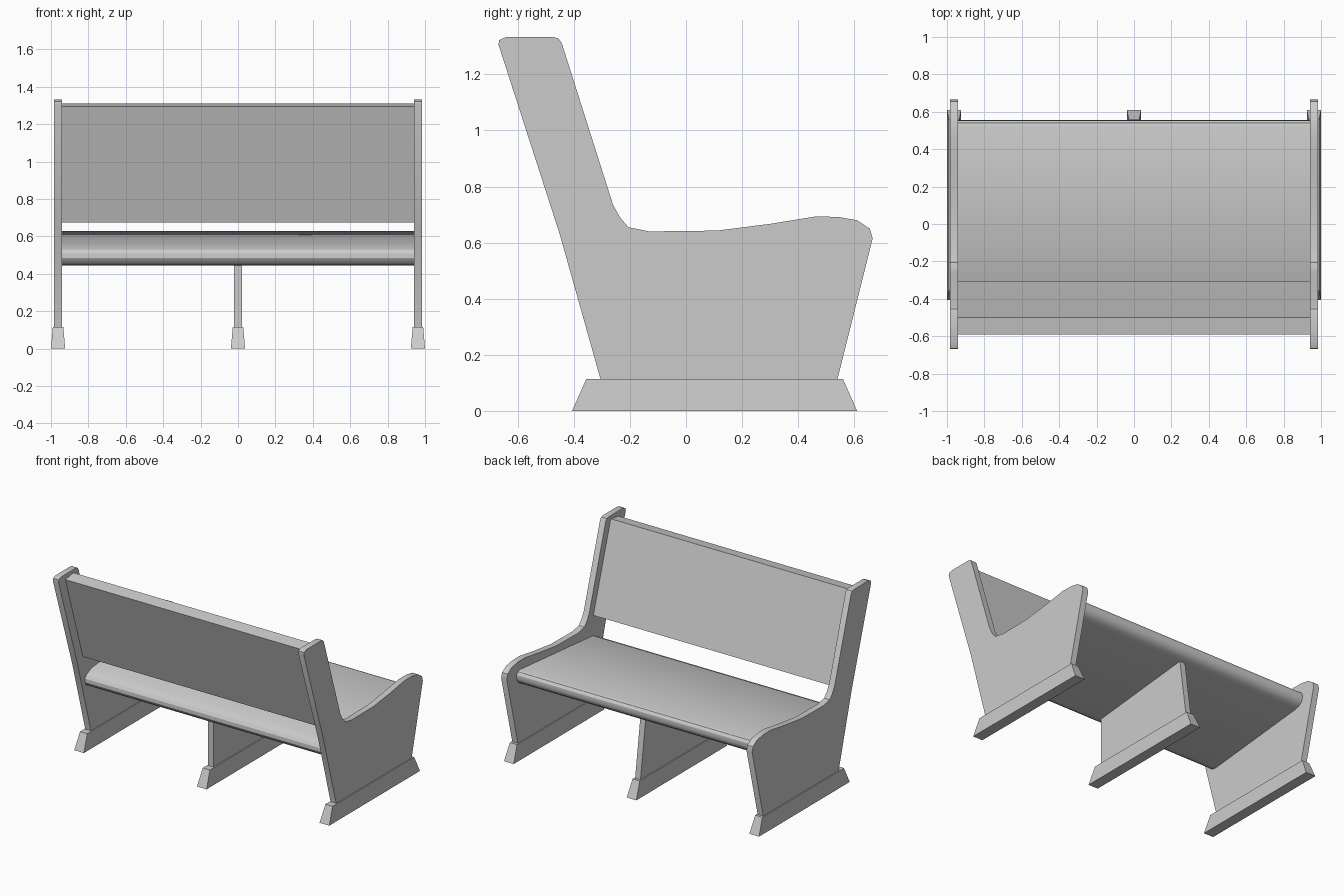
import bpy, bmesh, math

if "Cube" in bpy.data.objects:
    bpy.data.objects.remove(bpy.data.objects["Cube"])


def finish(name, bm, smooth=False):
    bmesh.ops.recalc_face_normals(bm, faces=bm.faces)
    mesh = bpy.data.meshes.new(name)
    bm.to_mesh(mesh)
    bm.free()
    obj = bpy.data.objects.new(name, mesh)
    bpy.context.collection.objects.link(obj)
    if smooth:
        bpy.ops.object.select_all(action='DESELECT')
        obj.select_set(True)
        bpy.context.view_layer.objects.active = obj
        bpy.ops.object.shade_smooth_by_angle(angle=math.radians(30))
    return obj


def extrude_profile(name, profile, x0, x1, smooth=False):
    """Extrude a (y, z) outline from x0 to x1."""
    bm = bmesh.new()
    face = bm.faces.new([bm.verts.new((x0, y, z)) for y, z in profile])
    new = bmesh.ops.extrude_face_region(bm, geom=[face])["geom"]
    verts = [v for v in new if isinstance(v, bmesh.types.BMVert)]
    bmesh.ops.translate(bm, verts=verts, vec=(x1 - x0, 0, 0))
    return finish(name, bm, smooth)


def tapered_foot(name, cx):
    bm = bmesh.new()
    bmesh.ops.create_cube(bm, size=1)
    for v in bm.verts:
        top = v.co.z > 0
        half_x = 0.028 if top else 0.038
        half_y = 0.457 if top else 0.508
        v.co = (cx + math.copysign(half_x, v.co.x),
                0.102 + math.copysign(half_y, v.co.y),
                0.115 if top else 0)
    return finish(name, bm)


# End panels with armrest curve and leaning back
panel = [(-0.305, 0.10), (-0.305, 0.115), (-0.45, 0.63), (-0.668, 1.305),
         (-0.666, 1.322), (-0.64, 1.333), (-0.475, 1.333), (-0.455, 1.328),
         (-0.443, 1.312), (-0.26, 0.735), (-0.235, 0.69), (-0.205, 0.655),
         (-0.13, 0.64), (0.11, 0.643), (0.30, 0.667), (0.46, 0.693),
         (0.54, 0.692), (0.61, 0.68), (0.655, 0.65), (0.665, 0.615),
         (0.54, 0.115), (0.54, 0.10)]
for side, s in (("left", -1), ("right", 1)):
    extrude_profile(side + "_end_panel", panel, s * 0.94, s * 0.984, True)
    tapered_foot(side + "_foot", s * 0.962)

# Middle support under the seat
support = [(-0.305, 0.10), (-0.305, 0.455), (0.48, 0.535), (0.54, 0.115), (0.54, 0.10)]
extrude_profile("middle_support", support, -0.021, 0.021)
tapered_foot("middle_foot", 0)

# Seat board with rounded edges
seat = [(0.52, 0.63), (0.54, 0.623), (0.553, 0.605), (0.555, 0.58),
        (0.545, 0.555), (0.52, 0.535), (0.48, 0.525), (-0.30, 0.445),
        (-0.335, 0.447), (-0.36, 0.462), (-0.373, 0.485), (-0.372, 0.51),
        (-0.358, 0.53), (-0.335, 0.54), (-0.30, 0.558)]
extrude_profile("seat", seat, -0.94, 0.94, True)

# Leaning backrest board
backrest = [(-0.305, 0.70), (-0.50, 1.31), (-0.59, 1.295), (-0.395, 0.675)]
extrude_profile("backrest", backrest, -0.94, 0.94)
